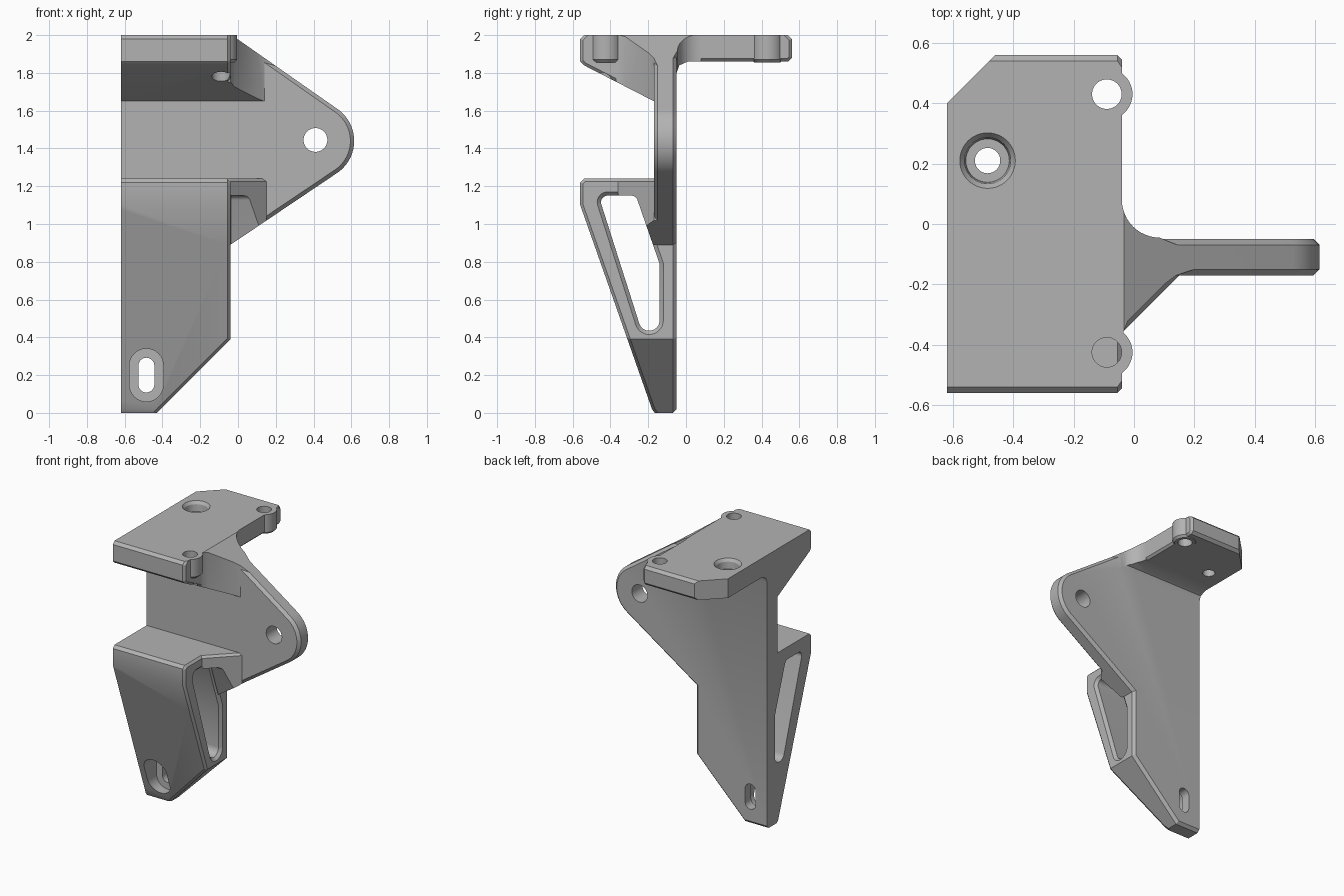
import bpy, bmesh, math
from mathutils import Vector

cube = bpy.data.objects.get("Cube")
if cube:
    bpy.data.objects.remove(cube, do_unlink=True)

LEFT, SIDE, RIM = -0.62, -0.04, 0.02      # trimmed edge, inner side, chamfer size


def arc(cx, cy, r, start, end, n=16):
    angles = [math.radians(start + (end - start) * i / n) for i in range(n + 1)]
    return [(cx + r * math.cos(a), cy + r * math.sin(a)) for a in angles]


def circle(cx, cy, r, n=48):
    return arc(cx, cy, r, 0, 360, n)[:-1]


def slot(cx, low, high, r):
    return arc(cx, high, r, 0, 180) + arc(cx, low, r, 180, 360)


def inset(points, d):
    """Mitred inward offset of a counter-clockwise outline."""
    result = []
    for i, p in enumerate(points):
        a, b, c = Vector(points[i - 1]), Vector(p), Vector(points[(i + 1) % len(points)])
        e, f = (b - a).normalized(), (c - b).normalized()
        n, m = Vector((-e.y, e.x)), Vector((-f.y, f.x))
        result.append(tuple(b + (n + m) * d / (1 + n.dot(m))))
    return result


def solid(name, outline, axis, levels):
    """Loft an outline along an axis; levels are (position, inset) pairs."""
    place = {"X": lambda u, v, w: (w, u, v),
             "Y": lambda u, v, w: (u, w, v),
             "Z": lambda u, v, w: (u, v, w)}[axis]
    bm = bmesh.new()
    rings = [[bm.verts.new(place(u, v, w)) for u, v in inset(outline, d)]
             for w, d in levels]
    n = len(outline)
    bm.faces.new(rings[0])
    bm.faces.new(rings[-1])
    for a, b in zip(rings, rings[1:]):
        for i in range(n):
            j = (i + 1) % n
            bm.faces.new((a[i], a[j], b[j], b[i]))
    bmesh.ops.recalc_face_normals(bm, faces=bm.faces)
    mesh = bpy.data.meshes.new(name)
    bm.to_mesh(mesh)
    bm.free()
    obj = bpy.data.objects.new(name, mesh)
    bpy.context.collection.objects.link(obj)
    return obj


def combine(target, tool, operation, keep=False):
    mod = target.modifiers.new("combine", "BOOLEAN")
    mod.operation, mod.solver, mod.object = operation, "EXACT", tool
    bpy.context.view_layer.objects.active = target
    bpy.ops.object.modifier_apply(modifier=mod.name)
    if not keep:
        bpy.data.objects.remove(tool, do_unlink=True)


def chamfer(obj, size, rule):
    """Bevel the edges whose two face normals satisfy the rule."""
    bm = bmesh.new()
    bm.from_mesh(obj.data)
    bm.normal_update()
    edges = []
    for e in bm.edges:
        if len(e.link_faces) == 2:
            a, b = (f.normal for f in e.link_faces)
            if rule(a, b) or rule(b, a):
                edges.append(e)
    bmesh.ops.bevel(bm, geom=edges, offset=size, offset_type="OFFSET",
                    segments=1, profile=0.5, affect="EDGES")
    bm.to_mesh(obj.data)
    bm.free()


# Upright plate with rounded ear, chamfered on both faces
plate_outline = ([(-0.7, 0), (-0.43, 0), (SIDE, 0.39), (SIDE, 0.89)]
                 + arc(0.41, 1.44, 0.205, -56, 55, 28) + [(-0.033, 2), (-0.7, 2)])
body = solid("mounting_bracket", plate_outline, "Y",
             [(-0.17, RIM), (-0.15, 0), (-0.07, 0), (-0.05, RIM)])
clip = solid("outline_clip", plate_outline, "Y", [(-1, 0), (1, 0)])
clip.hide_render = True

# Top shelf with sloping gusset under its front half
shelf_profile = [(-0.54, 2), (-0.56, 1.98), (-0.56, 1.86), (-0.54, 1.84),
                 (-0.17, 1.65), (-0.1, 1.65), (-0.1, 1.78), (-0.05, 1.8),
                 (-0.035, 1.84), (0.01, 1.86), (0.54, 1.86), (0.56, 1.88),
                 (0.56, 1.98), (0.54, 2)]
shelf = solid("top_shelf", shelf_profile, "X", [(-0.7, 0), (SIDE, 0)])
chamfer(shelf, 0.015, lambda a, b: a.x > 0.9 and abs(b.x) < 0.1 and b.z < 0.9)

# Blend between shelf and ear: angled web in front, round fillet behind
blend_outline = ([(-0.1, -0.37), (SIDE, -0.37), (-0.02, -0.32), (0.1, -0.2),
                  (0.14, -0.17), (0.2, -0.15), (0.2, -0.09), (0.12, -0.06)]
                 + arc(0.085, 0.08, 0.125, 270, 180, 12) + [(-0.1, 0.08)])
blend = solid("shelf_blend", blend_outline, "Z", [(1.6, 0), (2, 0)])
combine(blend, solid("blend_clip", shelf_profile, "X", [(-1, 0), (1, 0)]), "INTERSECT")
combine(blend, clip, "INTERSECT", keep=True)

# Lower wedge, following the slanted lower corner of the plate
wedge_profile = [(-0.1, 1.24), (-0.54, 1.24), (-0.56, 1.22), (-0.56, 1.1),
                 (-0.18, 0.02), (-0.165, 0), (-0.1, 0)]
wedge = solid("lower_wedge", wedge_profile, "X", [(-0.7, 0), (SIDE, 0)])
combine(wedge, clip, "INTERSECT", keep=True)
chamfer(wedge, 0.015, lambda a, b: a.x > 0.3 and abs(b.x) < 0.1
        and (b.y < -0.3 or b.z > 0.9))

# Angled web joining wedge and ear
web = solid("lower_web", [(-0.07, -0.36), (SIDE, -0.36), (0.15, -0.17),
                          (0.15, -0.1), (-0.07, -0.1)], "Z",
            [(0.7, 0), (1.225, 0), (1.24, 0.015)])
combine(web, clip, "INTERSECT")

for part in (shelf, blend, wedge, web):
    combine(body, part, "UNION")

# Screw bosses at the shelf's inner edge
for y in (-0.425, 0.43):
    boss = solid("boss", circle(-0.09, y, 0.085), "Z",
                 [(1.855, 0.015), (1.87, 0), (2, 0)])
    combine(body, boss, "UNION")

# Openings
window = (arc(-0.195, 0.49, 0.055, 197, 360) + [(-0.14, 0.79)]
          + arc(-0.29, 1.115, 0.035, 18, 90, 8) + arc(-0.415, 1.115, 0.035, 90, 197, 10))
cutters = [
    solid("window_cut", window, "X",
          [(-0.8, 0), (-0.06, 0), (SIDE, -RIM), (-0.038, 0), (0.3, 0)]),
    solid("ear_hole", circle(0.41, 1.445, 0.063), "Y", [(-0.4, 0), (0.2, 0)]),
    solid("slot_recess", slot(-0.485, 0.15, 0.25, 0.09), "Y", [(-0.7, 0), (-0.12, 0)]),
    solid("slot_hole", slot(-0.485, 0.15, 0.25, 0.042), "Y", [(-0.7, 0), (0.2, 0)]),
    solid("shelf_recess", circle(-0.485, 0.21, 0.092), "Z",
          [(1.93, 0.02), (1.98, 0.015), (2, 0), (2.1, 0)]),
    solid("shelf_hole", circle(-0.485, 0.21, 0.042), "Z", [(1.7, 0), (2.1, 0)]),
    solid("corner_cut", [(-0.8, 0.22), (-0.3, 0.72), (-0.8, 0.72)], "Z",
          [(1.7, 0), (2.1, 0)]),
    solid("side_trim", [(-1, -0.5), (1, -0.5), (1, 2.5), (-1, 2.5)], "X",
          [(-1, 0), (LEFT, 0)]),
]
for y in (-0.425, 0.43):
    cutters.append(solid("boss_hole", circle(-0.09, y, 0.049), "Z", [(1.5, 0), (2.1, 0)]))
for cutter in cutters:
    combine(body, cutter, "DIFFERENCE")

# Single grey finish
grey = bpy.data.materials.new("neutral_grey")
grey.use_nodes = True
grey.diffuse_color = (0.45, 0.45, 0.45, 1)
grey.node_tree.nodes["Principled BSDF"].inputs["Base Color"].default_value = grey.diffuse_color
body.data.materials.clear()
body.data.materials.append(grey)
for face in body.data.polygons:
    face.material_index = 0

bpy.ops.object.select_all(action="DESELECT")
body.select_set(True)
bpy.context.view_layer.objects.active = body
bpy.ops.object.shade_smooth_by_angle(angle=math.radians(25))
